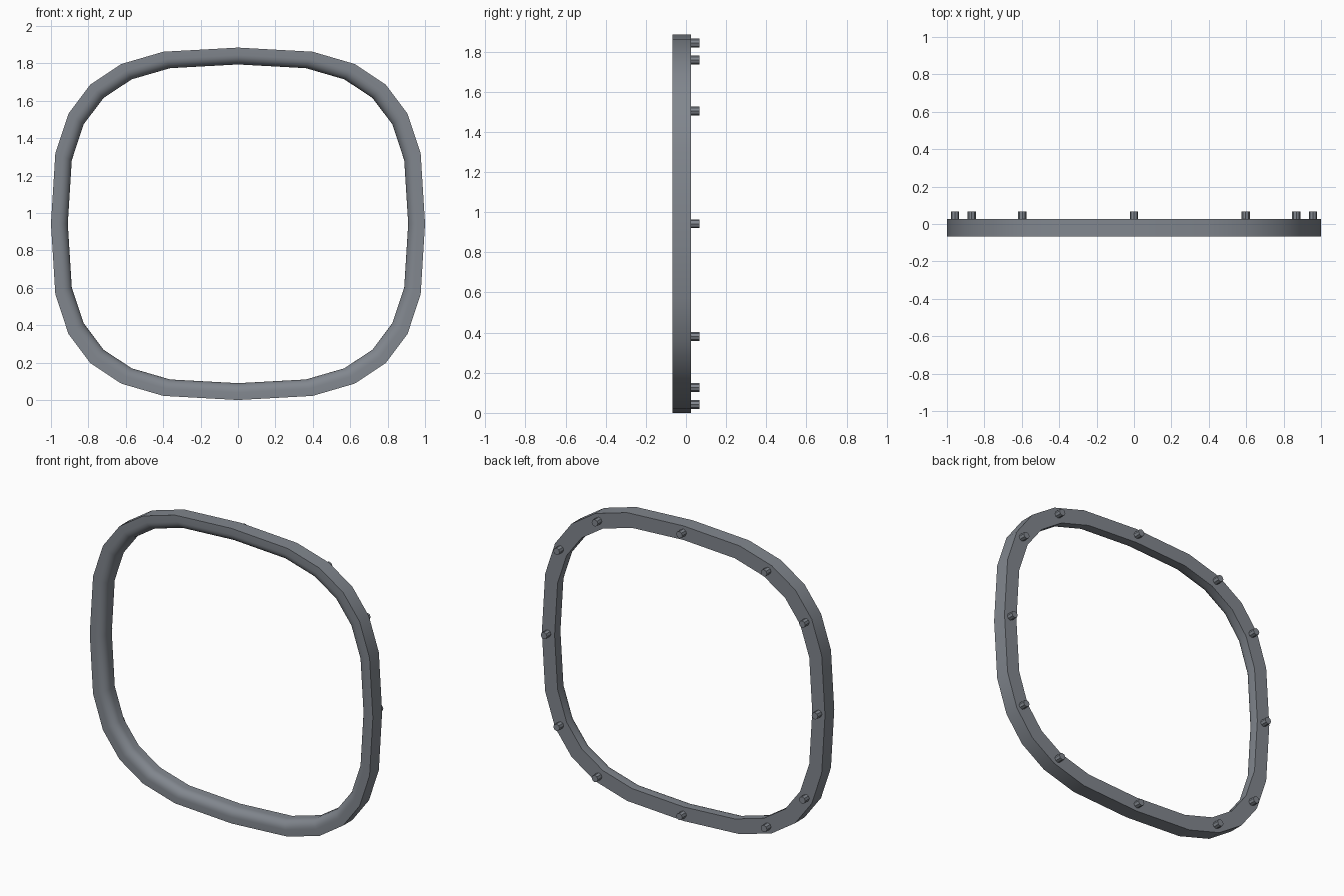
import bpy, bmesh, math

if "Cube" in bpy.data.objects:
    bpy.data.objects.remove(bpy.data.objects["Cube"])

CZ = 0.942
STEPS = 24
POWER = 0.68

metal = bpy.data.materials.new("dark_metal")
metal.diffuse_color = (0.22, 0.24, 0.27, 1)
metal.use_nodes = True
metal.node_tree.nodes["Principled BSDF"].inputs["Base Color"].default_value = metal.diffuse_color


def squircle(a, rx, rz):
    # point on a rounded-square outline
    c, s = math.cos(a), math.sin(a)
    c, s = (0 if abs(v) < 1e-6 else v for v in (c, s))
    return (math.copysign(abs(c) ** POWER, c) * rx,
            math.copysign(abs(s) ** POWER, s) * rz + CZ)


# Frame cross-section: (inset from the outer edge, y), rounded front inner edge
BACK, FRONT, WIDTH, ROUND = 0.026, -0.0675, 0.09, 0.05
section = [(0, BACK), (0, FRONT)]
for i in range(7):
    t = math.pi / 2 * i / 6
    section.append((WIDTH - ROUND + ROUND * math.sin(t),
                    FRONT + ROUND - ROUND * math.cos(t)))
section.append((WIDTH, BACK))

# Frame ring
bm = bmesh.new()
rings = []
for k in range(STEPS):
    a = 2 * math.pi * k / STEPS
    ring = []
    for inset, y in section:
        x, z = squircle(a, 1 - inset, CZ - inset)
        ring.append(bm.verts.new((x, y, z)))
    rings.append(ring)
n = len(section)
for k in range(STEPS):
    r0, r1 = rings[k], rings[(k + 1) % STEPS]
    for j in range(n):
        bm.faces.new((r0[j], r0[(j + 1) % n], r1[(j + 1) % n], r1[j]))
bmesh.ops.recalc_face_normals(bm, faces=bm.faces)
mesh = bpy.data.meshes.new("frame_ring")
bm.to_mesh(mesh)
bm.free()
mesh.materials.append(metal)
frame = bpy.data.objects.new("frame_ring", mesh)
bpy.context.collection.objects.link(frame)
bpy.context.view_layer.objects.active = frame
frame.select_set(True)
bpy.ops.object.shade_smooth_by_angle(angle=math.radians(30))

# Mounting pegs on the back
for k in range(12):
    x, z = squircle(2 * math.pi * k / 12, 0.957, 0.9)
    bpy.ops.mesh.primitive_cylinder_add(vertices=8, radius=0.022, depth=0.0575,
                                        location=(x, 0.03875, z),
                                        rotation=(math.pi / 2, 0, 0))
    bpy.context.object.name = f"mounting_peg_{k + 1}"
    bpy.context.object.data.materials.append(metal)
    bpy.ops.object.shade_smooth_by_angle(angle=math.radians(30))
